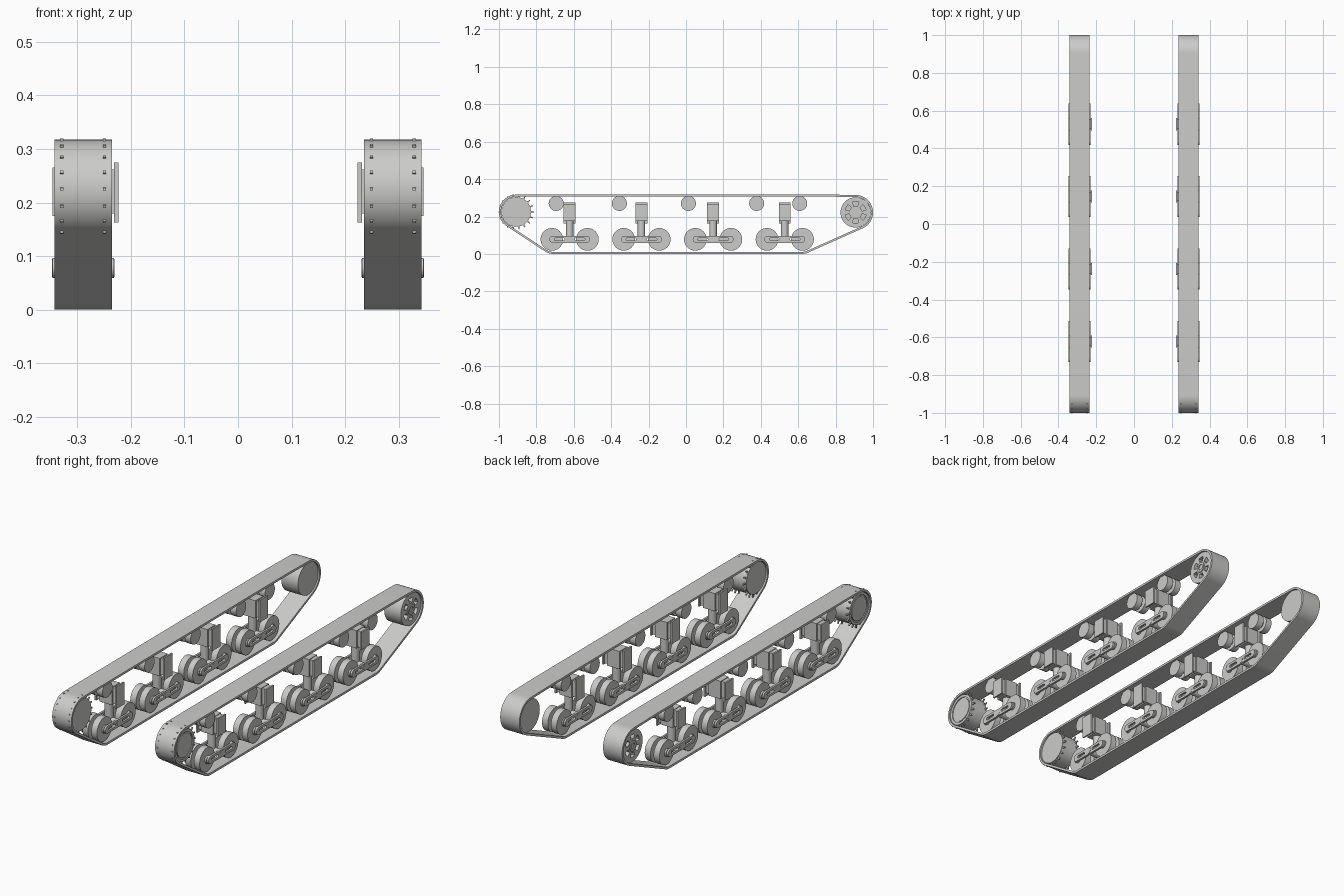
import bpy, bmesh
from math import sin, cos, pi, radians
from mathutils import Matrix
from mathutils.geometry import convex_hull_2d

cube = bpy.data.objects.get("Cube")
if cube:
    bpy.data.objects.remove(cube, do_unlink=True)

grey = bpy.data.materials.new("light_grey_metal")
grey.use_nodes = True
grey.diffuse_color = (0.6, 0.6, 0.59, 1)
grey.node_tree.nodes["Principled BSDF"].inputs["Base Color"].default_value = grey.diffuse_color


# ---- outlines in the side plane (y, z) ----
def circle(y, z, r, n=40):
    return [(y + r * cos(2 * pi * i / n), z + r * sin(2 * pi * i / n)) for i in range(n)]


def hull(circles, inset=0.0):
    pts = [p for y, z, r in circles for p in circle(y, z, r - inset, 72)]
    return [pts[i] for i in convex_hull_2d(pts)]


def slot(y0, y1, z, r):
    return hull([(y0, z, r), (y1, z, r)])


def rect(y, z0, z1, half):
    return [(y - half, z0), (y + half, z0), (y + half, z1), (y - half, z1)]


def gear(y, z, root, tip, teeth):
    pts = []
    for i in range(teeth):
        for r, da in ((root, -0.36), (root, -0.17), (tip, -0.07), (tip, 0.07), (root, 0.17), (root, 0.36)):
            a = 2 * pi * (i + da) / teeth
            pts.append((y + r * cos(a), z + r * sin(a)))
    return pts


def arc_slot(y, z, r0, r1, a, half):
    steps = [a - half + 2 * half * i / 6 for i in range(7)]
    return ([(y + r1 * cos(t), z + r1 * sin(t)) for t in steps]
            + [(y + r0 * cos(t), z + r0 * sin(t)) for t in reversed(steps)])


# ---- solids ----
def finish(name, bm):
    bmesh.ops.recalc_face_normals(bm, faces=bm.faces)
    mesh = bpy.data.meshes.new(name)
    bm.to_mesh(mesh)
    bm.free()
    mesh.materials.append(grey)
    for p in mesh.polygons:
        p.use_smooth = True
        p.material_index = 0
    mesh.set_sharp_from_angle(angle=radians(30))
    obj = bpy.data.objects.new(name, mesh)
    bpy.context.collection.objects.link(obj)
    obj.modifiers.new("other_side", 'MIRROR').use_clip = False
    return obj


def add_slab(bm, loops, x0, x1):
    """Extrude outlines (later loops are holes) across x."""
    curve = bpy.data.curves.new("outline", 'CURVE')
    curve.dimensions = '2D'
    curve.fill_mode = 'BOTH'
    curve.extrude = (x1 - x0) / 2
    for loop in loops:
        s = curve.splines.new('POLY')
        s.points.add(len(loop) - 1)
        for p, (y, z) in zip(s.points, loop):
            p.co = (y, z, 0, 1)
        s.use_cyclic_u = True
    tmp = bpy.data.objects.new("outline", curve)
    bpy.context.collection.objects.link(tmp)
    mesh = bpy.data.meshes.new_from_object(tmp)
    mesh.transform(Matrix(((0, 0, 1, (x0 + x1) / 2), (1, 0, 0, 0), (0, 1, 0, 0), (0, 0, 0, 1))))
    start = len(bm.verts)
    bm.from_mesh(mesh)
    bm.verts.ensure_lookup_table()
    bmesh.ops.remove_doubles(bm, verts=bm.verts[start:], dist=0.00001)
    bpy.data.objects.remove(tmp)
    bpy.data.curves.remove(curve)
    bpy.data.meshes.remove(mesh)


def part(name, *slabs):
    bm = bmesh.new()
    for loops, x0, x1 in slabs:
        add_slab(bm, loops, x0, x1)
    return finish(name, bm)


# ---- track band wrapped around the wheels ----
IN, OUT, MID = 0.235, 0.342, 0.288
SY, IY, EZ = -0.908, 0.907, 0.225
path = [(SY, EZ, 0.092), (IY, 0.222, 0.093), (-0.71, 0.078, 0.078),
        (0.62, 0.078, 0.078), (0.72, 0.27, 0.048)]
part("track_band", ([hull(path), hull(path, 0.011)], IN, OUT))

# ---- drive sprocket with two toothed rings ----
part("drive_sprocket",
     ([circle(SY, EZ, 0.079, 48)], 0.242, 0.330),
     ([circle(SY, EZ, 0.079, 48), circle(SY, EZ, 0.066, 48)], 0.330, 0.337),
     ([circle(SY, EZ, 0.060, 48)], 0.330, 0.336),
     *[([gear(SY, EZ, 0.079, 0.0955, 18)], x - 0.003, x + 0.003) for x in (0.249, 0.329)])

# ---- rear idler with pierced outer face ----
holes = [arc_slot(IY, 0.222, 0.034, 0.057, pi / 6 + k * pi / 3, 0.3) for k in range(6)]
part("idler_wheel",
     ([circle(IY, 0.222, 0.081, 48)], 0.242, 0.300),
     ([circle(IY, 0.222, 0.081, 48)] + holes, 0.300, 0.335),
     ([circle(IY, 0.222, 0.026), circle(IY, 0.222, 0.014)], 0.335, 0.340))

# ---- return rollers ----
for i, y in enumerate((-0.694, -0.356, 0.013, 0.378, 0.608)):
    part(f"return_roller_{i + 1}",
         ([circle(y, 0.27, 0.04)], 0.247, 0.280),
         ([circle(y, 0.27, 0.018)], 0.280, 0.297),
         ([circle(y, 0.27, 0.04)], 0.297, 0.330))

# ---- suspension bogies ----
WZ = 0.078
for i, y in enumerate((-0.622, -0.238, 0.145, 0.528)):
    n = i + 1
    for side, wy in (("front", y - 0.095), ("rear", y + 0.095)):
        part(f"{side}_road_wheel_{n}",
             ([circle(wy, WZ, 0.0605)], 0.247, 0.279),
             ([circle(wy, WZ, 0.02)], 0.240, 0.337),
             ([circle(wy, WZ, 0.0605)], 0.297, 0.329))
    # rocker links on both faces
    link = [slot(y - 0.09, y + 0.09, WZ, 0.019),
            slot(y - 0.075, y - 0.035, WZ, 0.007), slot(y + 0.035, y + 0.075, WZ, 0.007)]
    part(f"rocker_links_{n}", (link, 0.231, 0.241), (link, 0.336, 0.346),
         ([circle(y, WZ, 0.017)], 0.230, 0.347))
    # spring housing between two flange plates
    part(f"spring_housing_{n}",
         ([rect(y, 0.163, 0.275, 0.032)], 0.223, 0.231),
         ([rect(y, 0.18, 0.262, 0.024)], 0.231, 0.338),
         ([rect(y, 0.175, 0.265, 0.032)], 0.250, 0.318),
         ([rect(y, 0.175, 0.265, 0.032)], 0.338, 0.346))
    # round post down to the rocker
    bm = bmesh.new()
    bmesh.ops.create_cone(bm, cap_ends=True, segments=32, radius1=0.02, radius2=0.02, depth=0.11,
                          matrix=Matrix.Translation((MID, y, 0.13)))
    finish(f"suspension_post_{n}", bm)
